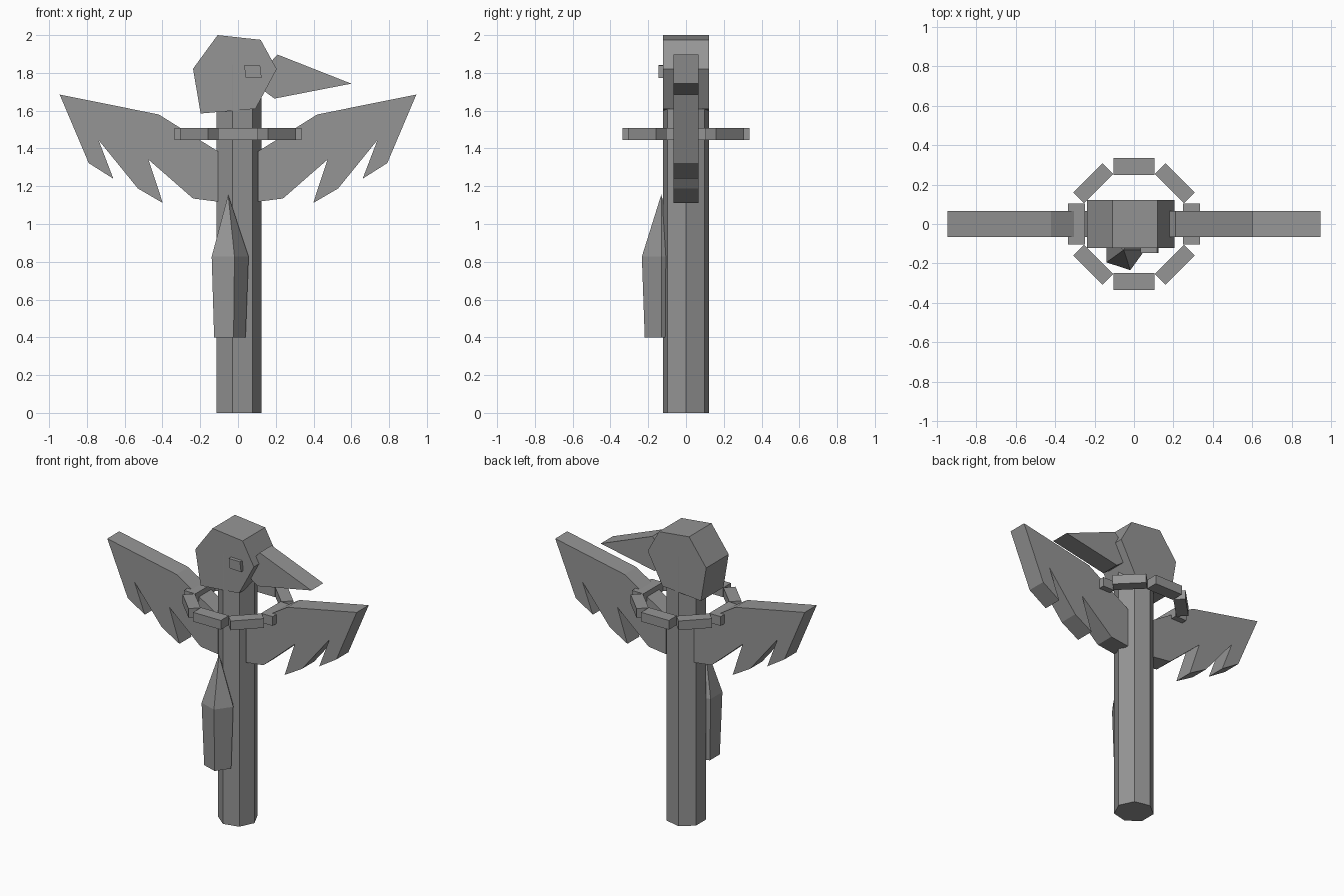
import bpy, bmesh, math
from mathutils import Matrix

if "Cube" in bpy.data.objects:
    bpy.data.objects.remove(bpy.data.objects["Cube"])

stone = bpy.data.materials.new("grey")
stone.diffuse_color = (0.3, 0.3, 0.3, 1)
stone.use_nodes = True
stone.node_tree.nodes["Principled BSDF"].inputs["Base Color"].default_value = stone.diffuse_color


def finish(name, bm):
    bmesh.ops.recalc_face_normals(bm, faces=bm.faces)
    me = bpy.data.meshes.new(name)
    bm.to_mesh(me)
    bm.free()
    me.materials.append(stone)
    ob = bpy.data.objects.new(name, me)
    bpy.context.collection.objects.link(ob)
    return ob


def extruded(name, pts, y0, y1):
    """Front-view outline (x, z) extruded from y0 to y1."""
    bm = bmesh.new()
    f = bm.faces.new([bm.verts.new((x, y0, z)) for x, z in pts])
    g = bmesh.ops.extrude_face_region(bm, geom=[f])["geom"]
    bmesh.ops.translate(bm, vec=(0, y1 - y0, 0),
                        verts=[v for v in g if isinstance(v, bmesh.types.BMVert)])
    return finish(name, bm)


def loft(name, sides, centre, rings):
    """Stack of regular polygons (radius, z); radius 0 closes to a point."""
    bm = bmesh.new()
    cx, cy = centre
    rows = []
    for r, z in rings:
        rows.append([bm.verts.new((cx + r * math.cos(math.tau * i / sides),
                                   cy + r * math.sin(math.tau * i / sides), z))
                     for i in range(sides)])
    for a, b in zip(rows, rows[1:]):
        for i in range(sides):
            j = (i + 1) % sides
            bm.faces.new((a[i], a[j], b[j], b[i]))
    bm.faces.new(rows[0])
    bm.faces.new(rows[-1])
    bmesh.ops.remove_doubles(bm, verts=bm.verts, dist=1e-5)
    return finish(name, bm)


# Seven-sided pole and the hanging five-sided club on its front
loft("pole", 7, (0, 0), [(0.125, 0), (0.125, 1.845)])
loft("hanging_club", 5, (-0.052, -0.131), [(0.092, 0.4), (0.108, 0.827), (0, 1.155)])

# Bird head, beak and eye
extruded("head", [(-0.108, 2.0), (0.12, 1.975), (0.205, 1.82), (0.093, 1.61),
                  (-0.198, 1.585), (-0.238, 1.822)], -0.1215, 0.1215)
extruded("beak", [(0.209, 1.897), (0.6, 1.743), (0.193, 1.664), (0.13, 1.71),
                  (0.13, 1.81)], -0.065, 0.065)
extruded("eye", [(0.033, 1.842), (0.117, 1.84), (0.125, 1.773), (0.04, 1.776)],
         -0.146, -0.115)

# Mirrored wings with ragged feather edge
wing = [(0.105, 1.384), (0.42, 1.58), (0.944, 1.685), (0.79, 1.322), (0.66, 1.24),
        (0.738, 1.444), (0.53, 1.188), (0.398, 1.111), (0.474, 1.341),
        (0.238, 1.135), (0.105, 1.118)]
for side, s in (("right", 1), ("left", -1)):
    extruded("wing_" + side, [(s * x, z) for x, z in wing], -0.065, 0.065)

# Collar of eight separate blocks
bm = bmesh.new()
for i in range(8):
    depth = 0.076 if i % 2 else 0.087
    m = (Matrix.Rotation(math.tau * i / 8, 4, 'Z') @ Matrix.Translation((0.292, 0, 1.477))
         @ Matrix.Diagonal((depth, 0.21, 0.063, 1)))
    bmesh.ops.create_cube(bm, size=1, matrix=m)
finish("collar", bm)
